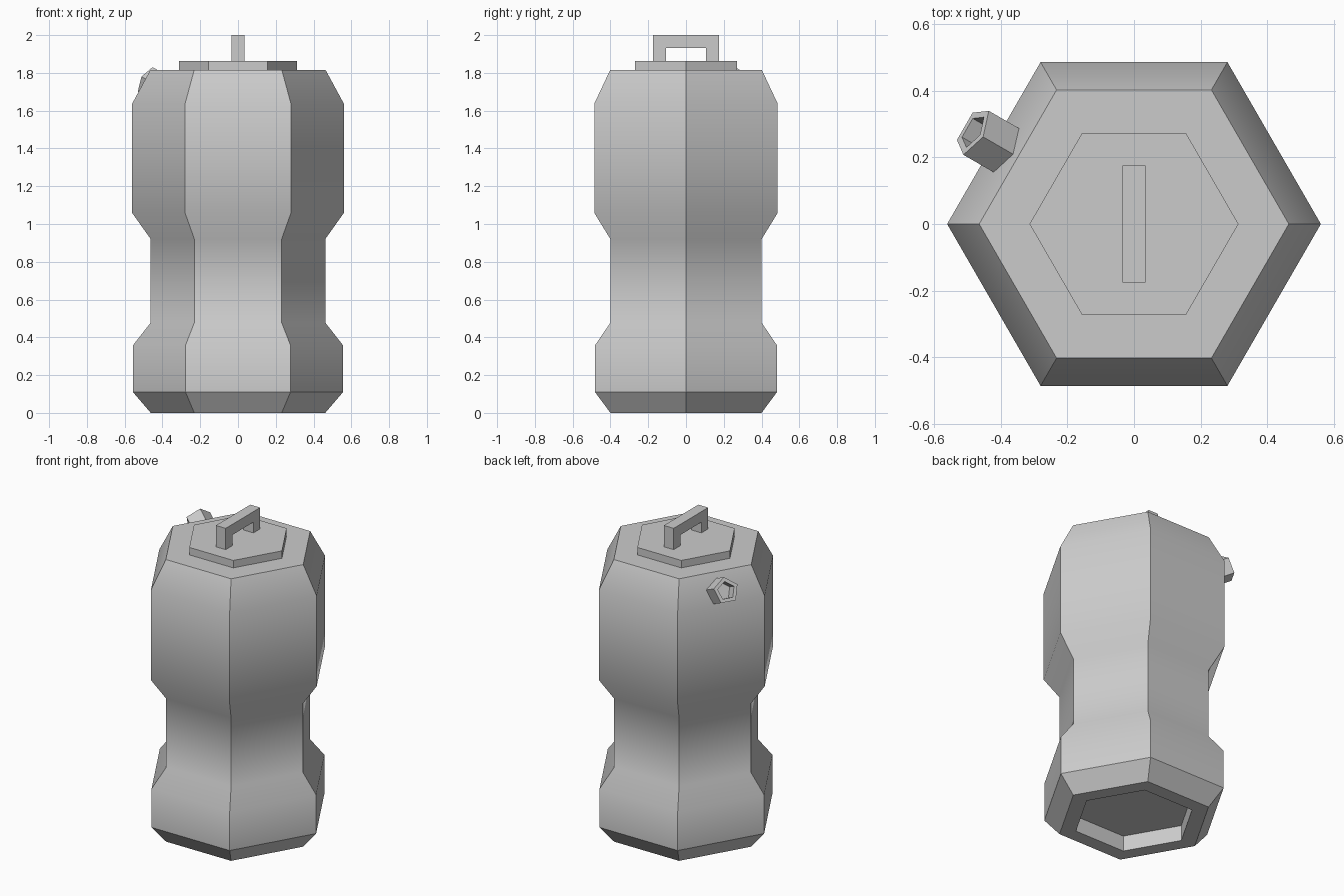
import bpy, bmesh
from math import cos, sin, tau, radians
from mathutils import Matrix, Vector

if "Cube" in bpy.data.objects:
    bpy.data.objects.remove(bpy.data.objects["Cube"])


def finish(name, bm, smooth_angle=None):
    bmesh.ops.recalc_face_normals(bm, faces=bm.faces)
    mesh = bpy.data.meshes.new(name)
    bm.to_mesh(mesh)
    bm.free()
    obj = bpy.data.objects.new(name, mesh)
    bpy.context.collection.objects.link(obj)
    if smooth_angle:
        bpy.ops.object.select_all(action='DESELECT')
        obj.select_set(True)
        bpy.context.view_layer.objects.active = obj
        bpy.ops.object.shade_smooth_by_angle(angle=radians(smooth_angle))
    return obj


def turned(name, profile, sides, matrix=Matrix(), smooth_angle=None):
    """Closed faceted solid from (radius, height) rings, capped at both ends."""
    bm = bmesh.new()
    rings = [[bm.verts.new(matrix @ Vector((r * cos(tau * i / sides), r * sin(tau * i / sides), z)))
              for i in range(sides)] for r, z in profile]
    for a, b in zip(rings, rings[1:]):
        for i in range(sides):
            j = (i + 1) % sides
            bm.faces.new((a[i], a[j], b[j], b[i]))
    bm.faces.new(rings[0])
    bm.faces.new(rings[-1])
    return finish(name, bm, smooth_angle)


# Hexagonal body: recessed underside, pinched waist, bevelled shoulder, raised lid
turned("bottle_body", [
    (0.36, 0.10), (0.36, 0.0), (0.462, 0.0), (0.556, 0.11), (0.556, 0.358),
    (0.462, 0.478), (0.462, 0.92), (0.56, 1.058), (0.56, 1.638),
    (0.464, 1.815), (0.313, 1.815), (0.313, 1.863)], 6, smooth_angle=35.5)

# Pentagonal hollow spout, standing square on the back-left shoulder facet
tilt, turn = radians(26), radians(150)
out = Vector((cos(turn), sin(turn), 0))
axis = out * cos(tilt) + Vector((0, 0, sin(tilt)))
up = -out * sin(tilt) + Vector((0, 0, cos(tilt)))
frame = Matrix((up, axis.cross(up), axis)).transposed().to_4x4()
frame.translation = out * 0.452 + Vector((0, 0, 1.707))
turned("spout", [(0.08, -0.01), (0.08, 0.117), (0.055, 0.117), (0.055, 0.05)], 5, frame)

# Square-section carry handle on the lid
bm = bmesh.new()
outline = [(-0.175, 1.86), (-0.175, 2.0), (0.175, 2.0), (0.175, 1.86),
           (0.107, 1.86), (0.107, 1.932), (-0.107, 1.932), (-0.107, 1.86)]
face = bm.faces.new([bm.verts.new((-0.035, y, z)) for y, z in outline])
extruded = bmesh.ops.extrude_face_region(bm, geom=[face], use_keep_orig=True)
bmesh.ops.translate(bm, vec=(0.07, 0, 0),
                    verts=[g for g in extruded["geom"] if isinstance(g, bmesh.types.BMVert)])
finish("handle", bm)
